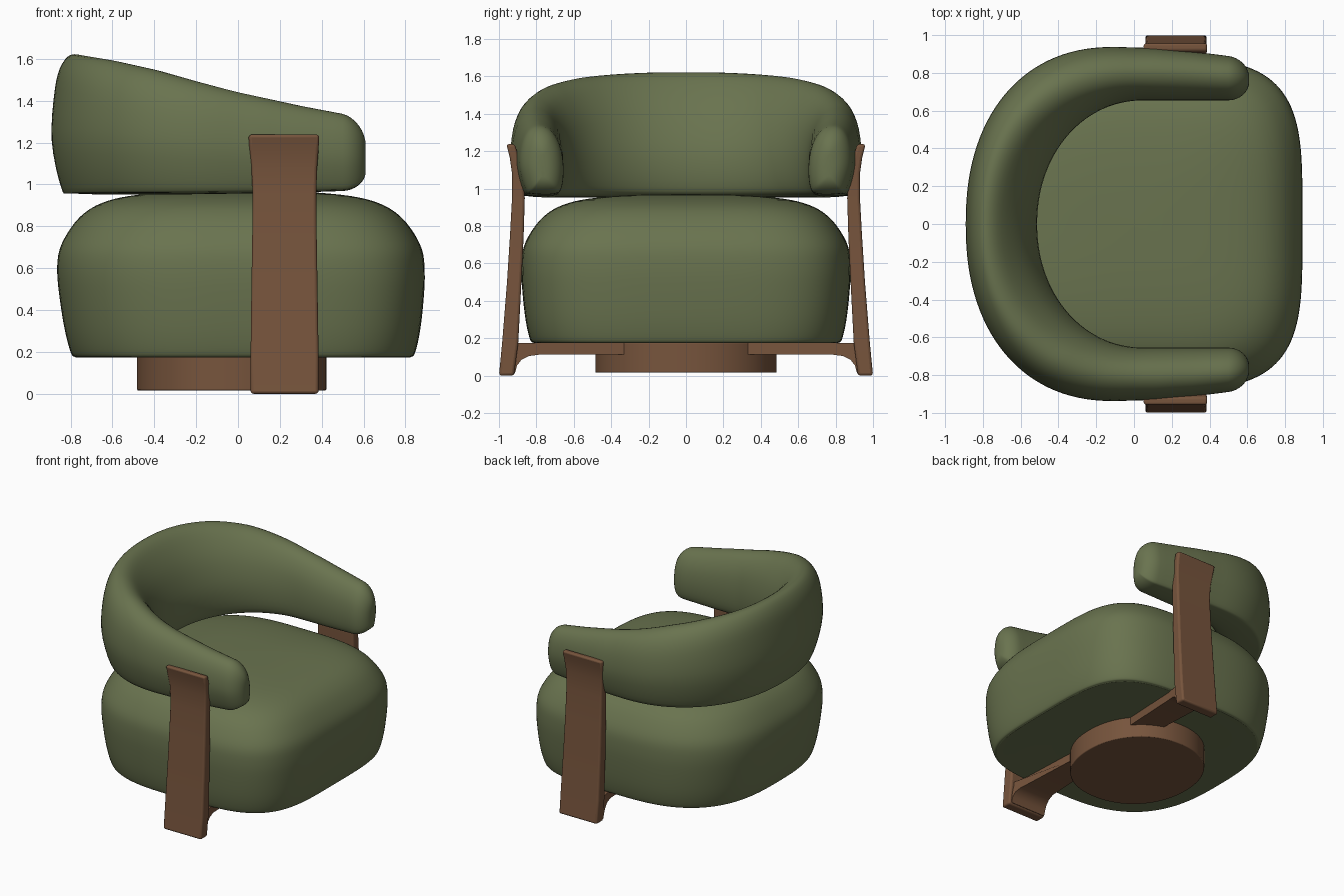
import bpy, bmesh, math
from mathutils import Vector

if "Cube" in bpy.data.objects:
    bpy.data.objects.remove(bpy.data.objects["Cube"])


def material(name, rgb):
    m = bpy.data.materials.new(name)
    m.diffuse_color = (*rgb, 1)
    m.use_nodes = True
    m.node_tree.nodes["Principled BSDF"].inputs["Base Color"].default_value = m.diffuse_color
    return m


GREEN = material("olive_fabric", (0.142, 0.172, 0.078))
WOOD = material("brown_wood", (0.185, 0.09, 0.046))


def make(name, verts, faces, mat, bevel=0, angle=50):
    me = bpy.data.meshes.new(name)
    me.from_pydata([tuple(v) for v in verts], [], faces)
    bm = bmesh.new()
    bm.from_mesh(me)
    bmesh.ops.recalc_face_normals(bm, faces=bm.faces)
    bm.to_mesh(me)
    bm.free()
    me.materials.append(mat)
    ob = bpy.data.objects.new(name, me)
    bpy.context.collection.objects.link(ob)
    if bevel:
        b = ob.modifiers.new("bevel", 'BEVEL')
        b.width, b.segments, b.limit_method = bevel, 3, 'ANGLE'
        b.angle_limit = math.radians(40)
    bpy.ops.object.select_all(action='DESELECT')
    ob.select_set(True)
    bpy.context.view_layer.objects.active = ob
    bpy.ops.object.shade_smooth_by_angle(angle=math.radians(angle))
    return ob


def loft(name, rings, mat, **kw):
    """Skin a list of equal rings and cap both ends."""
    n = len(rings[0])
    verts = [v for r in rings for v in r]
    faces = [(i * n + j, i * n + (j + 1) % n, (i + 1) * n + (j + 1) % n, (i + 1) * n + j)
             for i in range(len(rings) - 1) for j in range(n)]
    faces += [tuple(range(n)), tuple(range(len(verts) - n, len(verts)))]
    return make(name, verts, faces, mat, **kw)


def spline(pts, closed, steps):
    """Catmull-Rom curve through the points."""
    p = [Vector(q) for q in pts]
    n = len(p)
    get = (lambda i: p[i % n]) if closed else (lambda i: p[max(0, min(n - 1, i))])
    out = []
    for i in range(n if closed else n - 1):
        a, b, c, d = get(i - 1), get(i), get(i + 1), get(i + 2)
        for k in range(steps):
            t = k / steps
            out.append(0.5 * (2 * b + (c - a) * t + (2 * a - 5 * b + 4 * c - d) * t * t
                              + (3 * b - a - 3 * c + d) * t ** 3))
    return out if closed else out + [p[-1]]


def lerp(a, b, t):
    return a + (b - a) * t


def table(tab, x):
    for (x0, y0), (x1, y1) in zip(tab, tab[1:]):
        if x <= x1:
            return lerp(y0, y1, max(0, (x - x0) / (x1 - x0)))
    return tab[-1][1]


def spow(v, e):
    return math.copysign(abs(v) ** e, v)


# Seat: round at the back, squarer at the front, domed on top
def seat_point(a):
    c, s = math.cos(a), math.sin(a)
    n = 4.0 if c > 0 else 2.8
    return (0.892 if c > 0 else 0.865) * spow(c, 2 / n), 0.88 * spow(s, 2 / n)


def seat_ring(s, z):
    back = 1 - 0.04 * max(0, 1 - z / 0.6)  # the back leans in towards the floor
    return [(x * s * (back if x < 0 else 1), y * s, z) for x, y in outline]


outline = [seat_point(2 * math.pi * i / 120) for i in range(120)]
profile = spline([(0.5, 0.176), (0.88, 0.174), (0.925, 0.176), (0.948, 0.195), (0.975, 0.3), (0.994, 0.45),
                  (1, 0.58), (0.985, 0.69), (0.925, 0.79), (0.85, 0.862), (0.75, 0.912), (0.6, 0.945),
                  (0.35, 0.965), (0.02, 0.971)], False, 4)
loft("seat", [seat_ring(s, z) for s, z in profile], GREEN)

# Backrest: one cushion swept round the back, its section changing from arm to back
# section points: (0 inner .. 1 outer, 0 bottom .. 1 top)
ARM = spline([(0.2, 0), (0.7, 0), (0.86, 0.06), (1, 0.4), (0.96, 0.72), (0.8, 0.93), (0.55, 1),
              (0.28, 0.92), (0.08, 0.7), (0, 0.4), (0.04, 0.1)], True, 4)
BACK = spline([(0.2, 0), (0.76, 0), (0.88, 0.04), (1, 0.38), (0.96, 0.75), (0.87, 0.93), (0.72, 1),
               (0.5, 0.93), (0.2, 0.68), (0.02, 0.36), (0.04, 0.08)], True, 4)
TOP = [(-0.78, 1.622), (-0.6, 1.592), (-0.4, 1.548), (-0.2, 1.492), (0, 1.44), (0.2, 1.397),
       (0.3, 1.375), (0.5, 1.337), (0.62, 1.305)]


def section(inner, outer, w, inset=0.0):
    inner, outer = Vector(inner), Vector(outer)
    zt = table(TOP, lerp(inner.x, outer.x, lerp(0.55, 0.72, w)))
    zb = table([(-0.4, 0.958), (0.2, 0.964), (0.6, 0.975)], outer.x)
    width = (outer - inner).length
    ku, kz = 1 - 2 * inset / width, 1 - 2.1 * inset / (zt - zb)
    ring = []
    for a, b in zip(ARM, BACK):
        u, v = lerp(a, b, w)
        u, v = 0.5 + (u - 0.5) * ku, 0.42 + (v - 0.42) * kz
        p = inner.lerp(outer, u)
        ring.append((p.x, p.y, lerp(zb, zt, v)))
    return ring


def arm_outer(x):
    return table([(-0.1, 0.936), (0.1, 0.93), (0.3, 0.913), (0.5, 0.888), (0.61, 0.875)], x)


half = []
for k in range(9):  # rounded end of the arm
    f = math.radians(90 * (1 - k / 8))
    x = 0.5 + 0.11 * math.sin(f)
    half.append(section((x, 0.655), (x, arm_outer(x)), 0, 0.1 * (1 - math.cos(f))))
for k in range(1, 12):  # straight arm
    xi, xo = lerp(0.5, 0.05, k / 12), lerp(0.5, -0.1, k / 12)
    half.append(section((xi, 0.655), (xo, arm_outer(xo)), 0))
for k in range(31):  # quarter turn to the middle of the back
    a = math.pi / 2 * k / 30
    s, c = math.sin(a), max(0, math.cos(a))
    half.append(section((0.05 - 0.56 * s ** 0.97, 0.655 * c ** 0.97),
                        (-0.1 - 0.79 * s ** 0.89, 0.936 * c ** 0.89), s * s))
rings = half + [[(x, -y, z) for x, y, z in r] for r in reversed(half[:-1])]
loft("backrest", rings, GREEN)

# Base disc under the seat
disc = [(-0.03 + 0.452 * spow(math.cos(t), 0.94), 0.485 * spow(math.sin(t), 0.94))
        for t in (2 * math.pi * i / 96 for i in range(96))]
loft("base_disc", [[(x, y, z) for x, y in disc] for z in (0.016, 0.178)], WOOD, bevel=0.006)

# Legs (slightly waisted planks) and the braces joining them to the base
LEG = [(0, 0.92, 1.0, 0.06, 0.385), (0.175, 0.897, 0.983, 0.06, 0.385), (0.5, 0.88, 0.957, 0.064, 0.38),
       (0.75, 0.868, 0.941, 0.068, 0.376), (0.95, 0.862, 0.93, 0.07, 0.374),
       (1.08, 0.872, 0.93, 0.064, 0.378), (1.17, 0.895, 0.943, 0.054, 0.385),
       (1.238, 0.915, 0.96, 0.05, 0.388)]
BRACE = [(0.3, 0.175), (0.3, 0.113), (0.78, 0.113), (0.84, 0.105), (0.88, 0.085),
         (0.903, 0.055), (0.915, 0.012), (0.95, 0.012), (0.95, 0.175), (0.78, 0.175)]
FLARE = [(0.3, 0), (0.7, 0.015), (0.8, 0.025), (0.9, 0.055)]
for side, label in ((1, "left"), (-1, "right")):
    loft(f"{label}_leg", [[(x0, side * yi, z), (x1, side * yi, z), (x1, side * yo, z), (x0, side * yo, z)]
                          for z, yi, yo, x0, x1 in LEG], WOOD, bevel=0.014)
    loft(f"{label}_brace", [[(x + d * table(FLARE, y), side * y, z) for y, z in BRACE]
                            for x, d in ((0.12, -1), (0.31, 1))], WOOD)
